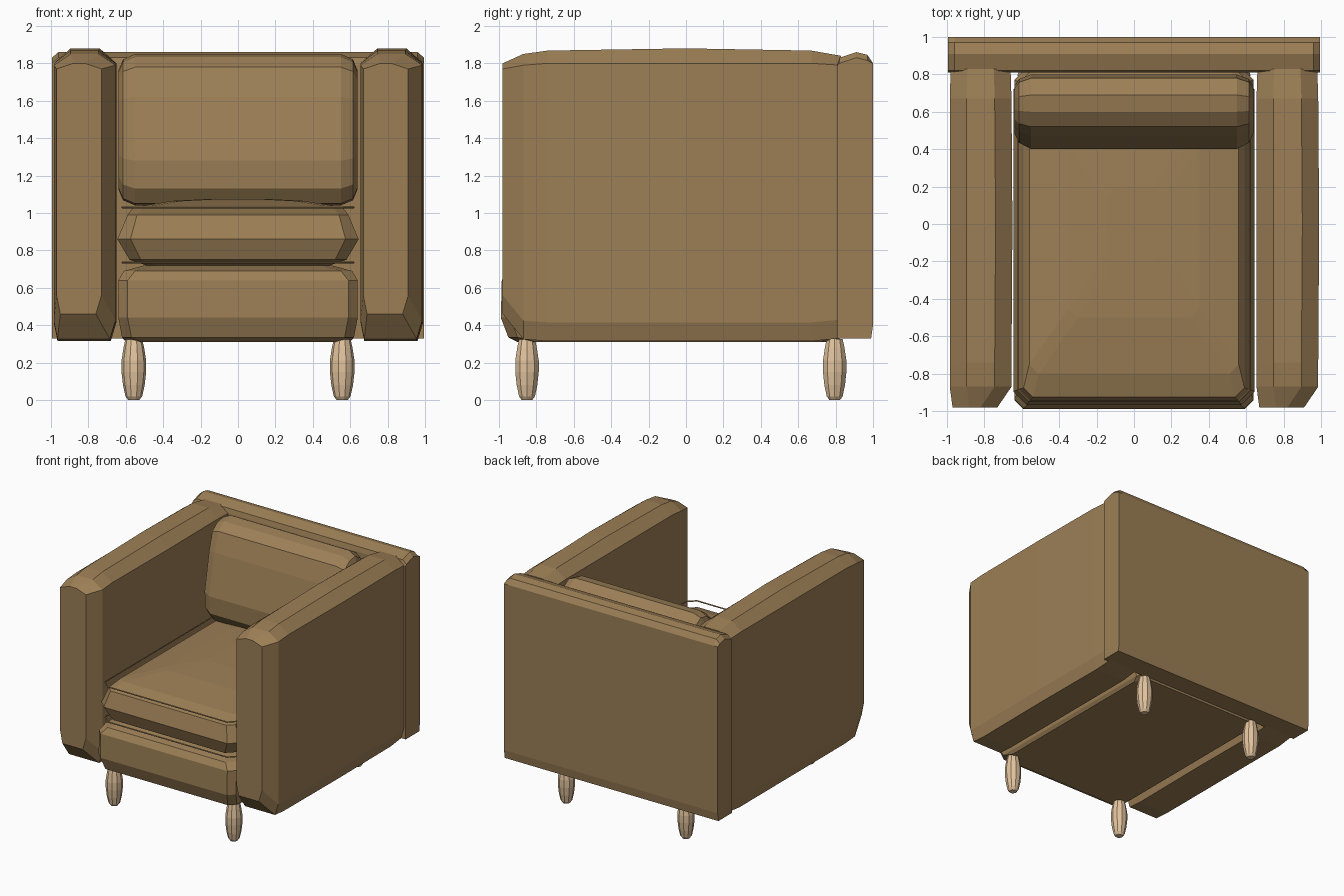
import bpy, bmesh, math

if "Cube" in bpy.data.objects:
    bpy.data.objects.remove(bpy.data.objects["Cube"])


def material(name, rgb):
    m = bpy.data.materials.new(name)
    m.diffuse_color = (*rgb, 1)
    m.use_nodes = True
    m.node_tree.nodes["Principled BSDF"].inputs["Base Color"].default_value = m.diffuse_color
    return m


BROWN = material("brown upholstery", (0.335, 0.213, 0.093))
WOOD = material("pale wood", (0.76, 0.55, 0.34))


def loft(name, rings, mat=BROWN, closed=False):
    """Skin a list of equal-length point rings; cap the ends unless closed."""
    bm = bmesh.new()
    vs = [[bm.verts.new(p) for p in r] for r in rings]
    n = len(vs[0])
    count = len(vs) if closed else len(vs) - 1
    for i in range(count):
        a, b = vs[i], vs[(i + 1) % len(vs)]
        for j in range(n):
            k = (j + 1) % n
            bm.faces.new((a[j], a[k], b[k], b[j]))
    if not closed:
        bm.faces.new(vs[0])
        bm.faces.new(vs[-1])
    bmesh.ops.recalc_face_normals(bm, faces=bm.faces)
    me = bpy.data.meshes.new(name)
    bm.to_mesh(me)
    bm.free()
    me.materials.append(mat)
    ob = bpy.data.objects.new(name, me)
    bpy.context.collection.objects.link(ob)
    return ob


def cut_rect(x, y0, y1, z, c):
    """Horizontal rectangle with corners cut by c."""
    return [(-x + c, y0, z), (x - c, y0, z), (x, y0 + c, z), (x, y1 - c, z),
            (x - c, y1, z), (-x + c, y1, z), (-x, y1 - c, z), (-x, y0 + c, z)]


# Arms: crowned section lofted front to back, with a cut front end
def arm_ring(y, x0, x1, bottom, shoulder, top):
    return [(x0 + 0.02, y, bottom), (x1 - 0.03, y, bottom), (x1, y, bottom + 0.1),
            (x1, y, shoulder), (x1 - 0.09, y, top), (x0 + 0.09, y, top),
            (x0, y, shoulder), (x0, y, bottom + 0.1)]


for side, shift in (("left", -1.64), ("right", 0)):
    sections = [(-0.98, 0.67, 0.91, 0.46, 1.77, 1.80),
                (-0.87, 0.655, 0.985, 0.325, 1.79, 1.85),
                (-0.74, 0.655, 0.985, 0.315, 1.80, 1.868),
                (0.0, 0.655, 0.99, 0.315, 1.80, 1.88),
                (0.67, 0.655, 0.985, 0.315, 1.80, 1.868),
                (0.83, 0.66, 0.98, 0.33, 1.79, 1.84)]
    loft(side + "_arm", [[(x + shift, y, z) for x, y, z in arm_ring(*s)]
                         for s in sections])

# Back panel: thin slab with a bevelled top edge
back_profile = [(0.81, 0.33), (0.99, 0.33), (1.0, 0.40), (1.0, 1.80),
                (0.97, 1.845), (0.91, 1.86), (0.82, 1.83), (0.81, 1.79)]


def back_ring(x, top_drop):
    return [(x, y, z - top_drop if z > 1.8 else z) for y, z in back_profile]


loft("back_panel", [back_ring(-0.995, 0.03), back_ring(-0.96, 0),
                    back_ring(0.96, 0), back_ring(0.995, 0.03)])

# Seat base with a bulging front
loft("seat_base", [cut_rect(x, y0, y1, z, c) for x, y0, y1, z, c in (
    (0.60, -0.90, 0.82, 0.31, 0.10), (0.62, -0.95, 0.82, 0.335, 0.05),
    (0.64, -0.99, 0.82, 0.44, 0.05), (0.64, -0.985, 0.82, 0.64, 0.05),
    (0.61, -0.95, 0.82, 0.69, 0.06), (0.50, -0.82, 0.75, 0.72, 0.06))])

# Seat cushion with a wedge-shaped rim and gently domed top
loft("seat_cushion", [cut_rect(x, y0, y1, z, c) for x, y0, y1, z, c in (
    (0.46, -0.80, 0.65, 0.71, 0.05), (0.58, -0.92, 0.75, 0.75, 0.06),
    (0.645, -0.965, 0.79, 0.86, 0.07), (0.59, -0.925, 0.75, 0.99, 0.05),
    (0.56, -0.80, 0.68, 1.03, 0.05), (0.35, -0.50, 0.45, 1.065, 0.05),
    (0.15, -0.20, 0.20, 1.075, 0.05))])

# Piping loops above and below the seat cushion
for label, z in (("lower", 0.735), ("upper", 1.03)):
    outline = cut_rect(0.62, -0.945, 0.77, z, 0.06)
    r = 0.006
    rings = []
    for x, y, h in outline:
        d = math.hypot(x, y + 0.09)
        ux, uy = x / d, (y + 0.09) / d
        rings.append([(x + ux * a, y + uy * a, h + b)
                      for a, b in ((r, 0), (0, r), (-r, 0), (0, -r))])
    loft(label + "_piping", rings, closed=True)

# Back cushion: leaning profile, tapering at both ends
cushion_profile = [(0.47, 1.05), (0.41, 1.13), (0.40, 1.28), (0.47, 1.62),
                   (0.52, 1.78), (0.60, 1.835), (0.69, 1.85), (0.78, 1.80),
                   (0.80, 1.60), (0.80, 1.12), (0.72, 1.04)]


def cushion_ring(x, sy, sz):
    return [(x, 0.63 + (y - 0.63) * sy, 1.44 + (z - 1.44) * sz)
            for y, z in cushion_profile]


loft("back_cushion", [cushion_ring(*s) for s in (
    (-0.64, 0.62, 0.78), (-0.615, 0.85, 0.93), (-0.55, 1, 1), (0.55, 1, 1),
    (0.615, 0.85, 0.93), (0.64, 0.62, 0.78))])

# Turned barrel-shaped legs
leg_profile = [(0.0, 0.03), (0.02, 0.045), (0.08, 0.058), (0.15, 0.066),
               (0.21, 0.066), (0.28, 0.055), (0.325, 0.045)]
for sx, side in ((-1, "left"), (1, "right")):
    for cy, end in ((-0.85, "front"), (0.795, "back")):
        loft(f"{end}_{side}_leg",
             [[(sx * 0.557 + r * math.cos(math.tau * i / 10),
                cy + r * math.sin(math.tau * i / 10), z) for i in range(10)]
              for z, r in leg_profile], WOOD)
